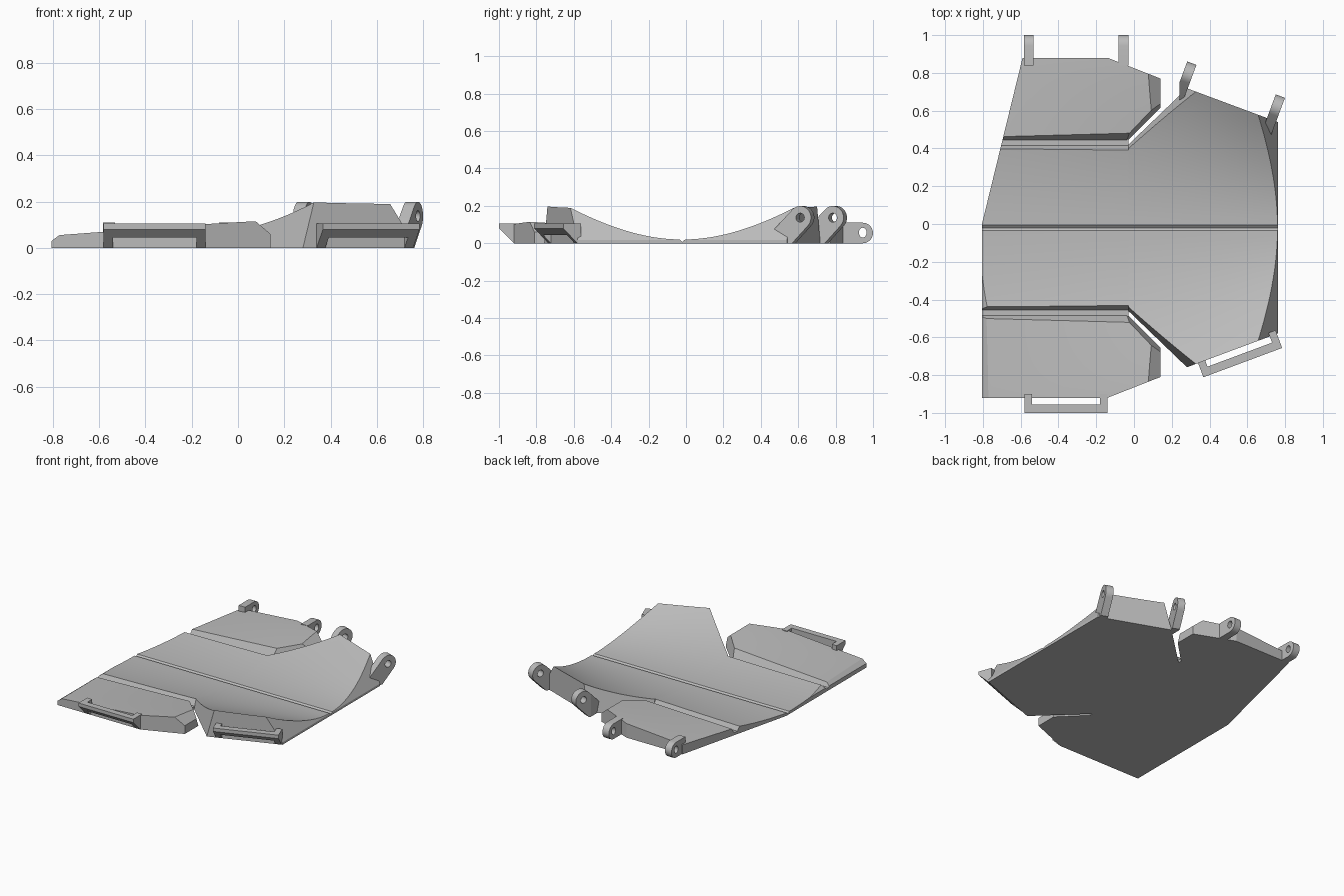
import bpy, bmesh, math
from mathutils import Vector, Matrix

if "Cube" in bpy.data.objects:
    bpy.data.objects.remove(bpy.data.objects["Cube"])

MID = -0.02          # y of the plate's symmetry line
grey = bpy.data.materials.new("plain_grey")
grey.diffuse_color = (0.5, 0.5, 0.5, 1)
grey.use_nodes = True
grey.node_tree.nodes["Principled BSDF"].inputs["Base Color"].default_value = grey.diffuse_color


def finish(ob):
    ob.data.materials.clear()
    ob.data.materials.append(grey)
    bpy.ops.object.select_all(action='DESELECT')
    ob.select_set(True)
    bpy.context.view_layer.objects.active = ob
    bpy.ops.object.shade_smooth_by_angle(angle=math.radians(20))


def clip(bm, pts, ref):
    """Cut away the side of the plane through three points that lacks ref."""
    a, b, c = (Vector(p) for p in pts)
    n = (b - a).cross(c - a).normalized()
    if n.dot(Vector(ref) - a) > 0:
        n = -n
    geom = bm.verts[:] + bm.edges[:] + bm.faces[:]
    bmesh.ops.bisect_plane(bm, geom=geom, dist=1e-5, plane_co=a, plane_no=n, clear_outer=True)
    bmesh.ops.holes_fill(bm, edges=[e for e in bm.edges if e.is_boundary], sides=0)


def block(name, xs, ys, height, planes, ref):
    """Solid with a flat base and a curved top, trimmed by planes."""
    bm = bmesh.new()
    g = [[bm.verts.new((x, y, height(x, y))) for y in ys] for x in xs]
    for i in range(len(xs) - 1):
        for j in range(len(ys) - 1):
            bm.faces.new((g[i][j], g[i + 1][j], g[i + 1][j + 1], g[i][j + 1]))
    ext = bmesh.ops.extrude_face_region(bm, geom=bm.faces[:], use_keep_orig=True)
    for v in ext['geom']:
        if isinstance(v, bmesh.types.BMVert):
            v.co.z = 0
    for p in planes:
        clip(bm, p, ref)
    bmesh.ops.recalc_face_normals(bm, faces=bm.faces[:])
    bmesh.ops.translate(bm, verts=bm.verts[:], vec=(0, MID, 0))
    me = bpy.data.meshes.new(name)
    bm.to_mesh(me)
    bm.free()
    ob = bpy.data.objects.new(name, me)
    bpy.context.collection.objects.link(ob)
    finish(ob)
    return ob


def span(a, b, n):
    return [a + (b - a) * i / n for i in range(n + 1)]


def shell(x, y):
    """Conical dished top with a narrow V groove on the centre line."""
    if abs(y) < 1e-6:
        return 0.008
    return 0.02 + y * y / (3.775 - 2.53 * x)


def flap_top(x, y):
    t = min(1, max(0, (abs(y) - 0.47) / 0.43))
    return 0.113 + 0.075 * x - (0.03 + 0.03 * x) * (1 - t) ** 1.3


def left_end(side):
    """Trimming planes at the left end, square in front and slanted behind."""
    if side > 0:
        return [[(-0.805, 0.02, 0), (-0.59, 0.90, 0), (-0.59, 0.90, 1)]]
    return [[(-0.805, 0, 0), (-0.805, 1, 0), (-0.805, 0, 1)],
            [(-0.805, 0, 0.03), (-0.805, 1, 0.03), (-0.77, 0, 0.056)]]


def half_rows(limit, n):
    pos = [0.015] + span(0.06, limit, n)
    return [-y for y in reversed(pos)] + [0] + pos


# main plate, left part
planes = left_end(1) + left_end(-1)
for s in (1, -1):
    planes.append([(0, s * 0.435, 0.02), (1, s * 0.435, 0.02), (0, s * 0.41, 0.065)])
block("plate_left", span(-0.86, -0.03, 8), half_rows(0.47, 14), shell, planes, (-0.4, 0, 0.005))

# main plate, right part with raised wings
planes = [[(0.76, 0, 0.02), (0.76, 1, 0.02), (0.654, 0, 0.195)],
          [(0.762, 0, 0), (0.762, 1, 0), (0.762, 0, 1)]]
for s in (1, -1):
    planes += [[(-0.03, s * 0.44, 0), (0.28, s * 0.738, 0), (0.33, s * 0.72, 0.205)],
               [(0.33, s * 0.72, 0), (0.76, s * 0.56, 0), (0.76, s * 0.56, 1)]]
block("plate_right", span(-0.03, 0.80, 10), half_rows(0.80, 22), shell, planes, (0.4, 0, 0.005))

# outer flaps and the thin floors of the fold grooves
for s, side in ((-1, "front"), (1, "back")):
    planes = left_end(s) + [
        [(0, s * 0.465, 0.02), (1, s * 0.465, 0.02), (0, s * 0.49, 0.065)],
        [(-0.03, s * 0.465, 0), (0.14, s * 0.635, 0), (-0.046, s * 0.481, 0.09)],
        [(0, s * 0.90, 0), (1, s * 0.90, 0), (0, s * 0.90, 1)],
        [(-0.14, s * 0.90, 0), (0.14, s * 0.79, 0), (0.14, s * 0.79, 1)],
        [(0.14, 0, 0), (0.14, 1, 0), (0.14, 0, 1)],
        [(0.14, 0, 0.06), (0.14, 1, 0.06), (0.07, 0, 0.12)]]
    rows = [s * y for y in span(0.44, 0.95, 14)]
    block(side + "_flap", span(-0.86, 0.2, 10), rows, flap_top, planes, (-0.3, s * 0.7, 0.01))
    block(side + "_groove_floor", [-0.86, -0.03], [s * 0.43, s * 0.47],
          lambda x, y: 0.02, left_end(s), (-0.4, s * 0.45, 0.01))


def profile(name, outline, hole, origin, out, u, width):
    """Extrude a (outward, up) outline along a wall; u is the middle position."""
    cu = bpy.data.curves.new(name, 'CURVE')
    cu.dimensions = '2D'
    cu.fill_mode = 'BOTH'
    cu.extrude = width / 2
    for pts in (outline, hole):
        if pts:
            sp = cu.splines.new('POLY')
            sp.points.add(len(pts) - 1)
            for p, c in zip(sp.points, pts):
                p.co = (c[0], c[1], 0, 1)
            sp.use_cyclic_u = True
    ob = bpy.data.objects.new(name, cu)
    bpy.context.collection.objects.link(ob)
    v = Vector((out[0], out[1], 0)).normalized()
    n = v.cross(Vector((0, 0, 1)))
    along = n if n.x > 0 else -n
    m = Matrix((v, Vector((0, 0, 1)), n)).transposed().to_4x4()
    m.translation = Vector(origin) + along * u
    bpy.ops.object.select_all(action='DESELECT')
    ob.select_set(True)
    bpy.context.view_layer.objects.active = ob
    bpy.ops.object.convert(target='MESH')
    ob = bpy.context.view_layer.objects.active
    ob.data.transform(m)
    bm = bmesh.new()
    bm.from_mesh(ob.data)
    bmesh.ops.remove_doubles(bm, verts=bm.verts[:], dist=1e-5)
    if name == "wing_lug_inner":       # trimmed flush beside the slit
        clip(bm, [(0.24, 0, 0), (0.24, 1, 0), (0.24, 0, 1)], (0.4, 0.7, 0))
    bmesh.ops.recalc_face_normals(bm, faces=bm.faces[:])
    bm.to_mesh(ob.data)
    bm.free()
    finish(ob)


def arc(cx, cz, rx, rz, a0, a1, n):
    return [(cx + rx * math.cos(math.radians(a)), cz + rz * math.sin(math.radians(a)))
            for a in span(a0, a1, n)]


# strap bars on the front walls: two legs and a bevelled bar
leg = [(-0.02, 0), (0, 0), (0.08, 0.08), (0.08, 0.105), (-0.02, 0.105)]
bar = [(0.035, 0.045), (0.045, 0.045), (0.08, 0.08), (0.08, 0.105), (0.035, 0.105)]
slant = (0.349, 0.937)
for tag, origin, out, u0, u1 in (("flap", (0, -0.92, 0), (0, -1), -0.58, -0.14),
                                 ("wing", (0.33, -0.74, 0), (slant[0], -slant[1]), 0.01, 0.455)):
    profile(tag + "_strap_bar", bar, None, origin, out, (u0 + u1) / 2, u1 - u0 - 0.002)
    for end, u in (("left", u0 + 0.02), ("right", u1 - 0.02)):
        profile(f"{tag}_strap_leg_{end}", leg, None, origin, out, u, 0.04)

# upright lugs behind the back flap
lug = [(-0.04, 0)] + arc(0.065, 0.055, 0.055, 0.055, -90, 90, 12) + [(-0.04, 0.11)]
hole = arc(0.065, 0.057, 0.021, 0.026, 0, 345, 23)
for tag, u in (("outer", -0.557), ("inner", -0.055)):
    profile("flap_lug_" + tag, lug, hole, (0, 0.88, 0), (0, 1), u, 0.052)

# leaning lugs on the back wing wall
lug = [(-0.13, 0), (0.026, 0)] + arc(0.072, 0.137, 0.062, 0.062, -45, 135, 14) + [(-0.13, 0.02)]
hole = arc(0.072, 0.137, 0.024, 0.024, 0, 345, 23)
for tag, u in (("inner", -0.075), ("outer", 0.425)):
    profile("wing_lug_" + tag, lug, hole, (0.33, 0.70, 0), slant, u, 0.052)
